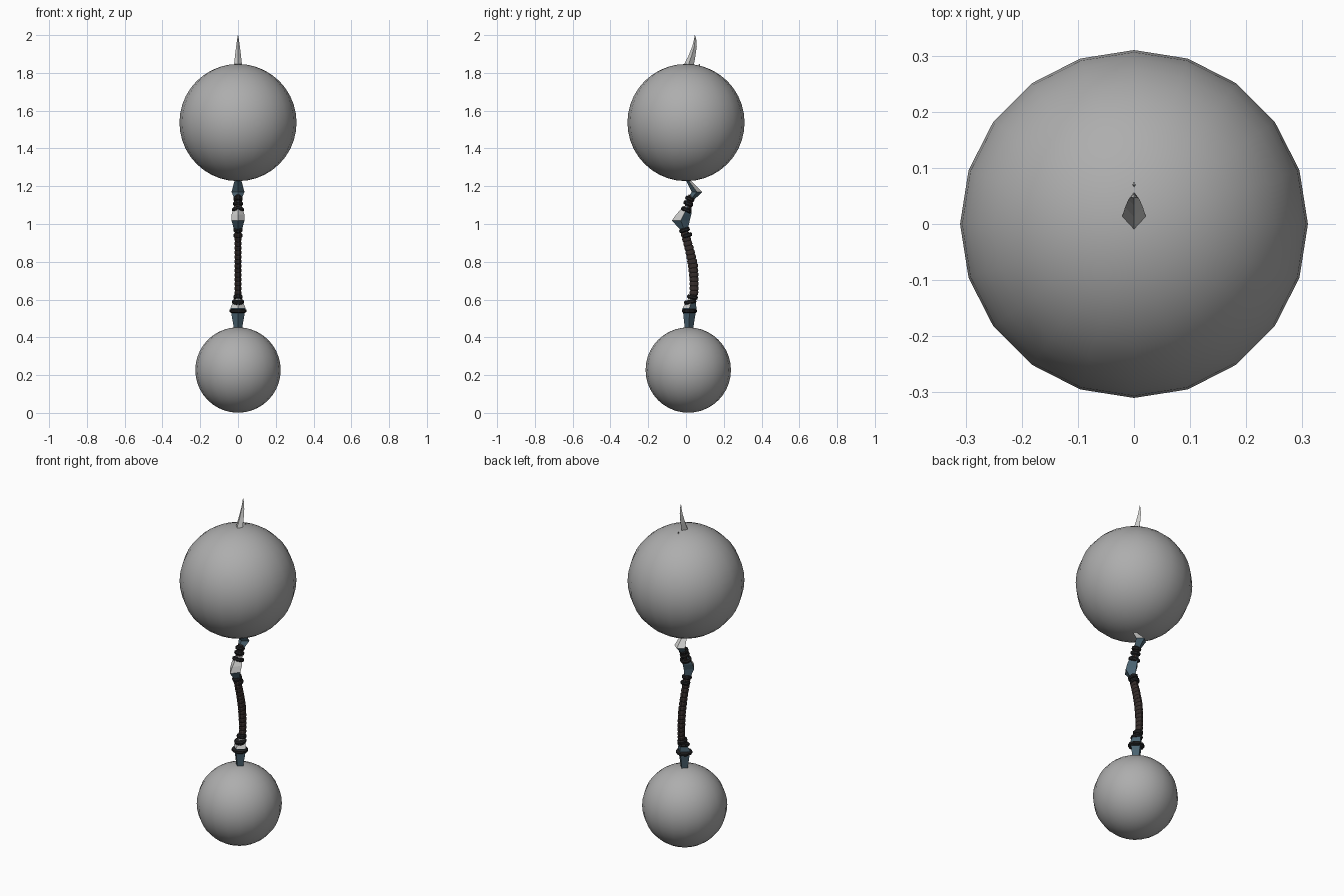
import bpy, bmesh
from math import sin, cos, pi
from mathutils import Vector, Matrix

old = bpy.data.objects.get("Cube")
if old:
    bpy.data.objects.remove(old, do_unlink=True)


def material(name, rgb):
    m = bpy.data.materials.new(name)
    m.use_nodes = True
    m.diffuse_color = (*rgb, 1)
    m.node_tree.nodes["Principled BSDF"].inputs["Base Color"].default_value = (*rgb, 1)
    return m


GREY = material("orb grey", (0.42, 0.42, 0.42))
STEEL = material("light steel", (0.6, 0.6, 0.59))
BLUE = material("blue steel", (0.07, 0.125, 0.165))
BROWN = material("dark leather", (0.036, 0.026, 0.024))
BLACK = material("black cord", (0.016, 0.016, 0.017))


def finish(bm, name, mats, rule=None):
    bmesh.ops.recalc_face_normals(bm, faces=bm.faces)
    bm.normal_update()
    if rule:
        for f in bm.faces:
            f.material_index = int(rule(f.normal))
    me = bpy.data.meshes.new(name)
    bm.to_mesh(me)
    bm.free()
    for m in mats:
        me.materials.append(m)
    ob = bpy.data.objects.new(name, me)
    bpy.context.collection.objects.link(ob)
    return ob


def skin(loops, name, mats, rule=None):
    """Join equal-sized point loops into a closed solid."""
    bm = bmesh.new()
    rows = [[bm.verts.new(p) for p in loop] for loop in loops]
    n = len(rows[0])
    for a, b in zip(rows, rows[1:]):
        for i in range(n):
            j = (i + 1) % n
            bm.faces.new((a[i], a[j], b[j], b[i]))
    bm.faces.new(rows[0][::-1])
    bm.faces.new(rows[-1])
    return finish(bm, name, mats, rule)


def shard(rows, name, mats, rule=None, mid=0.5):
    """Diamond-section shard; each row is height, front y, back y, half width."""
    loops = []
    for z, front, back, half in rows:
        side = front + (back - front) * mid
        loops.append([(0, front, z), (half, side, z), (0, back, z), (-half, side, z)])
    return skin(loops, name, mats, rule)


def orb(name, y, z, radius):
    bm = bmesh.new()
    bmesh.ops.create_uvsphere(bm, u_segments=20, v_segments=20, radius=radius,
                              matrix=Matrix.Translation((0, y, z)))
    for f in bm.faces:
        f.smooth = True
    return finish(bm, name, [GREY])


def oval(y, z, rx, ry, tilt, n=10):
    """Oval loop, tilted about x to stay square to the bent path."""
    turn = Matrix.Rotation(tilt, 3, 'X')
    return [turn @ Vector((rx * cos(2 * pi * i / n), ry * sin(2 * pi * i / n), 0))
            + Vector((0, y, z)) for i in range(n)]


def collar(name, y, z, rx, ry, tilt=0.0, half=0.011):
    loops = []
    for t, k in ((-1, 0.8), (-0.5, 1), (0.5, 1), (1, 0.8)):
        loops.append(oval(y - sin(tilt) * t * half, z + cos(tilt) * t * half,
                          rx * k, ry * k, tilt))
    return skin(loops, name, [BLACK])


# Two large orbs
orb("upper_orb", 0, 1.537, 0.31)
orb("lower_orb", 0.012, 0.227, 0.226)

# Curved horn on top, with a tiny barb behind it
shard([(1.78, -0.04, 0.035, 0.024), (1.845, -0.01, 0.042, 0.021),
       (1.89, 0.013, 0.05, 0.016), (1.94, 0.033, 0.057, 0.01),
       (1.975, 0.042, 0.055, 0.005), (2.0, 0.046, 0.048, 0.001)],
      "horn", [STEEL], mid=0.45)
shard([(1.82, 0.06, 0.075, 0.004), (1.847, 0.068, 0.074, 0.002)], "horn_barb", [STEEL])

# Faceted shards along the shaft
shard([(1.13, 0.005, 0.045, 0.018), (1.17, 0.03, 0.086, 0.034),
       (1.23, 0.0, 0.025, 0.018), (1.28, -0.03, -0.01, 0.006)],
      "upper_shard", [BLUE, STEEL], lambda n: n.y > 0 and n.z > 0.05)
shard([(0.965, -0.025, 0.008, 0.02), (1.018, -0.075, 0.02, 0.034),
       (1.05, -0.052, 0.028, 0.034), (1.095, -0.012, 0.028, 0.02)],
      "middle_shard", [BLUE, STEEL], lambda n: n.y < 0 and n.z > 0.05)
shard([(0.38, 0.005, 0.03, 0.014), (0.46, -0.008, 0.04, 0.024),
       (0.555, -0.018, 0.055, 0.04), (0.61, 0.015, 0.05, 0.018)],
      "base_socket", [BLUE, STEEL], lambda n: n.y < 0 and n.z > 0.1)

# Bent leather grip with ribbed coils
PATH = [(0.57, 0.03), (0.64, 0.043), (0.7, 0.043), (0.78, 0.037),
        (0.86, 0.02), (0.93, 0.0), (0.99, -0.018)]


def bend(z):
    for (z0, y0), (z1, y1) in zip(PATH, PATH[1:]):
        if z <= z1:
            return y0 + (y1 - y0) * (z - z0) / (z1 - z0)
    return PATH[-1][1]


COILS, LOW, HIGH = 16, 0.6, 0.98
step = (HIGH - LOW) / COILS
loops = []
for c in range(COILS):
    for t, k in ((0, 0.85), (0.25, 1), (0.75, 1)):
        z = LOW + (c + t) * step
        tilt = (bend(z - 0.02) - bend(z + 0.02)) / 0.04
        taper = 1 - 0.2 * abs(z - 0.78) / 0.2
        loops.append(oval(bend(z), z, 0.018 * k, 0.028 * k * taper, tilt))
skin(loops, "grip", [BROWN])

# Neck between the middle and upper shards
skin([oval(0.0, 1.06, 0.018, 0.018, -0.4), oval(0.03, 1.15, 0.016, 0.018, -0.4)],
     "neck", [BROWN])

# Cord collars: y, z, half width, half depth, tilt
for i, spec in enumerate([(0.018, 0.54, 0.045, 0.042, 0), (0.022, 0.588, 0.032, 0.034, 0.2),
                          (0.034, 0.613, 0.025, 0.03, -0.2),
                          (0.006, 0.94, 0.025, 0.028, 0.3), (-0.008, 0.968, 0.025, 0.03, 0.3),
                          (0.002, 1.075, 0.032, 0.03, -0.4),
                          (0.012, 1.108, 0.026, 0.028, -0.4),
                          (0.02, 1.133, 0.025, 0.026, -0.4)]):
    collar(f"cord_collar_{i + 1}", *spec)
